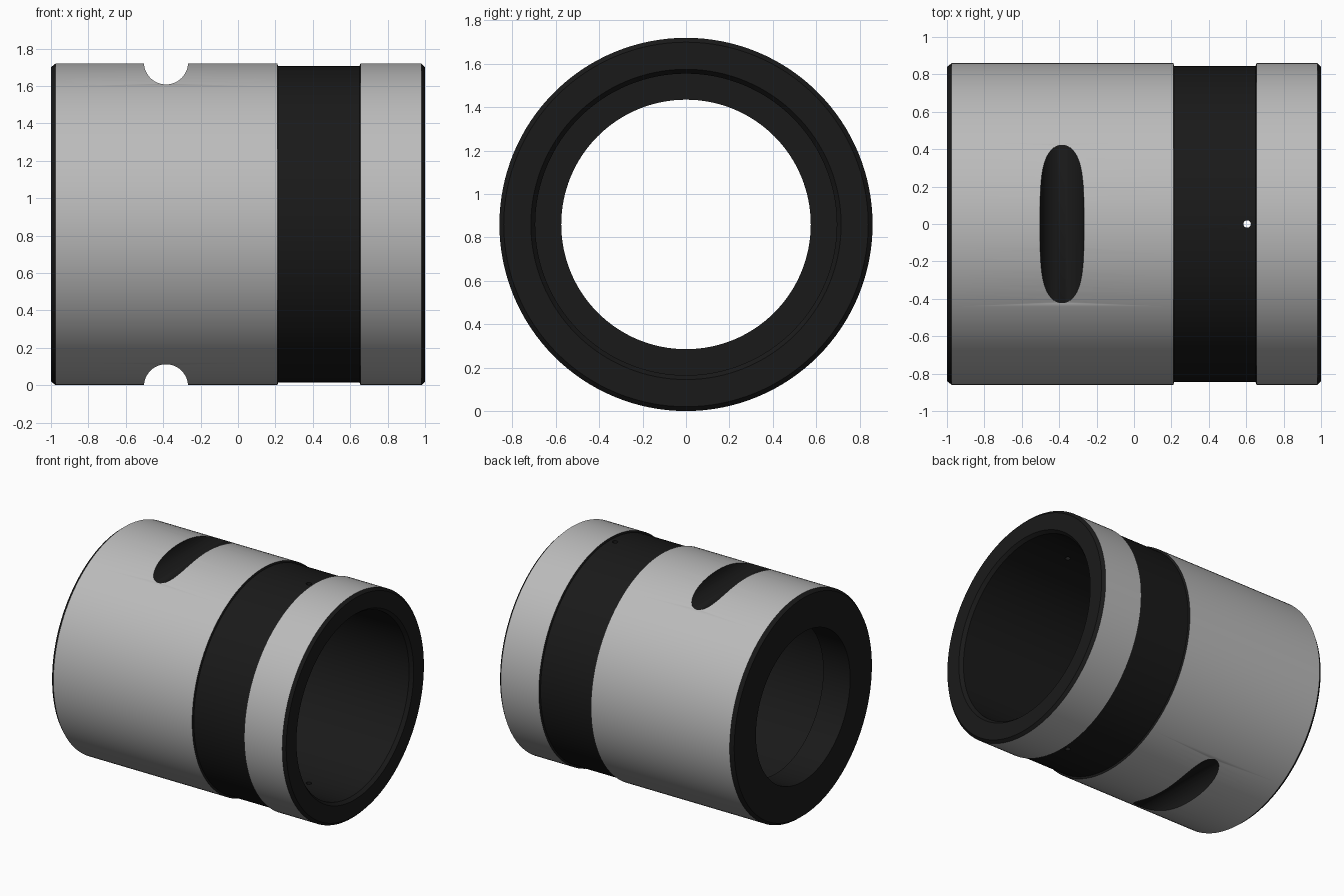
import bpy, bmesh, math

if "Cube" in bpy.data.objects:
    bpy.data.objects.remove(bpy.data.objects["Cube"])

SEG = 128
R = 0.86          # outer radius, also the axis height


def material(name, value):
    m = bpy.data.materials.new(name)
    m.diffuse_color = (value, value, value, 1)
    m.use_nodes = True
    m.node_tree.nodes["Principled BSDF"].inputs["Base Color"].default_value = m.diffuse_color
    return m


metal = material("brushed_metal", 0.5)
black = material("black", 0.01)

# Closed cross-section (x, radius); True marks the bare metal band that starts there
profile = [
    (-1.0, 0.575, False), (-1.0, 0.84, False),
    (-0.975, R, True), (0.21, R, False),
    (0.215, 0.846, False), (0.65, 0.846, False),
    (0.655, R, True), (0.98, R, False),
    (1.0, 0.84, False), (1.0, 0.715, False),
    (0.975, 0.695, False), (-0.77, 0.695, False),
    (-0.77, 0.575, False),
]


def lathe(name, pts):
    bm = bmesh.new()
    rings = []
    for x, r, _ in pts:
        rings.append([bm.verts.new((x, r * math.sin(2 * math.pi * i / SEG),
                                    R + r * math.cos(2 * math.pi * i / SEG)))
                      for i in range(SEG)])
    for k, (_, _, bare) in enumerate(pts):
        a, b = rings[k], rings[(k + 1) % len(pts)]
        for i in range(SEG):
            j = (i + 1) % SEG
            f = bm.faces.new((a[i], b[i], b[j], a[j]))
            f.material_index = 0 if bare else 1
    bmesh.ops.recalc_face_normals(bm, faces=bm.faces)
    me = bpy.data.meshes.new(name)
    bm.to_mesh(me)
    bm.free()
    me.materials.append(metal)
    me.materials.append(black)
    ob = bpy.data.objects.new(name, me)
    bpy.context.collection.objects.link(ob)
    return ob


def cut(ob, radius, depth, loc, rot=(0, 0, 0), verts=48):
    bpy.ops.mesh.primitive_cylinder_add(vertices=verts, radius=radius, depth=depth,
                                        location=loc, rotation=rot)
    c = bpy.context.object
    c.name = "cutter"
    c.hide_render = True
    c.data.materials.append(black)
    mod = ob.modifiers.new("cut", 'BOOLEAN')
    mod.operation = 'DIFFERENCE'
    mod.solver = 'EXACT'
    mod.material_mode = 'TRANSFER'
    mod.object = c
    bpy.context.view_layer.objects.active = ob
    bpy.ops.object.modifier_apply(modifier=mod.name)
    bpy.data.objects.remove(c)


# Hollow sleeve with recessed band
sleeve = lathe("sleeve", profile)

# Round-bottomed cross slots, top and bottom
for side in (1, -1):
    cut(sleeve, 0.118, 2.0, (-0.385, 0, R + side * 0.866), (math.pi / 2, 0, 0))

# Pin hole through both walls in the band
cut(sleeve, 0.02, 3.0, (0.605, 0, R), verts=16)

bpy.ops.object.select_all(action='DESELECT')
sleeve.select_set(True)
bpy.context.view_layer.objects.active = sleeve
bpy.ops.object.shade_smooth_by_angle(angle=math.radians(30))
